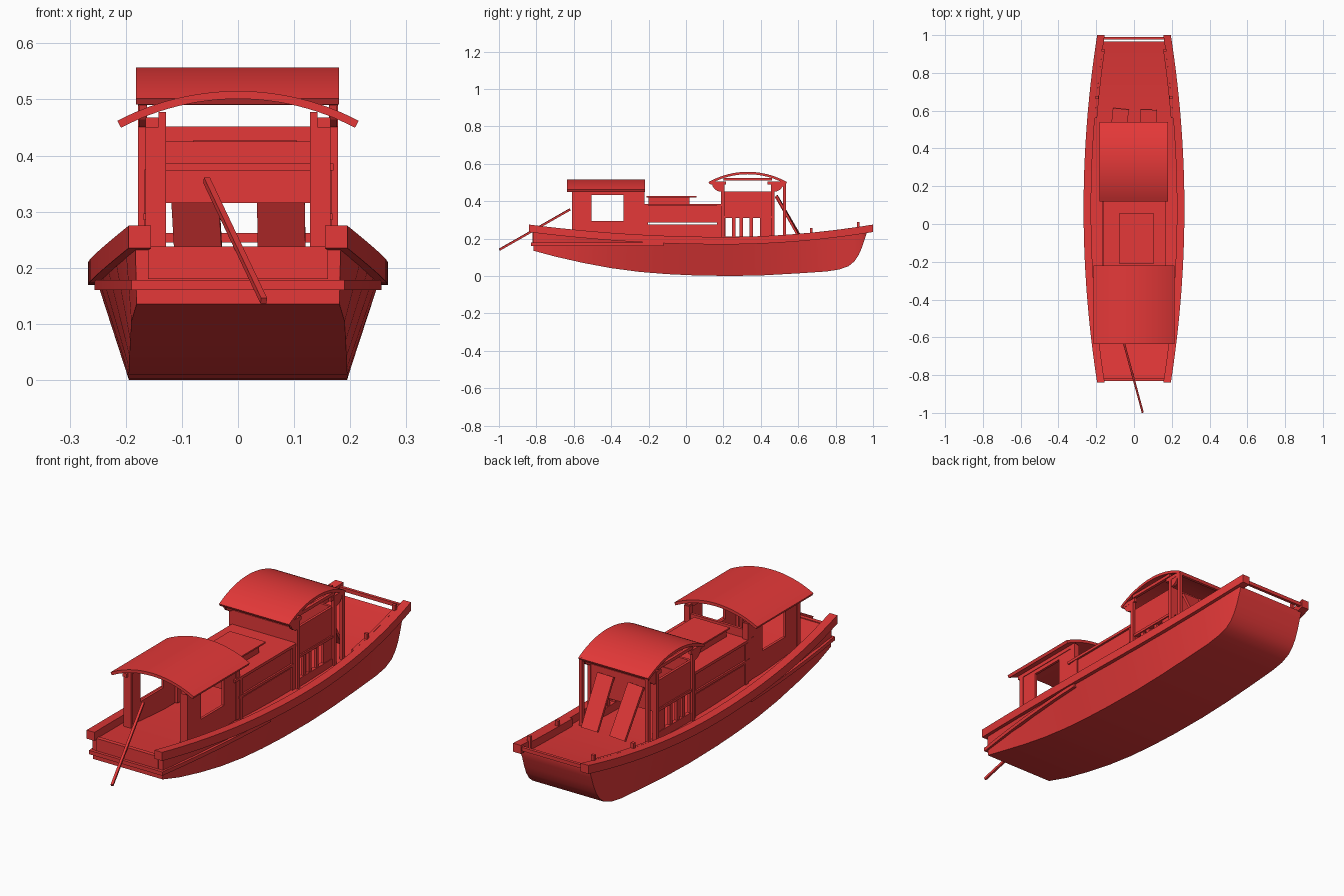
import bpy, bmesh, math
from mathutils import Vector

if "Cube" in bpy.data.objects:
    bpy.data.objects.remove(bpy.data.objects["Cube"])

red = bpy.data.materials.new("red_paint")
red.diffuse_color = (0.78, 0.04, 0.04, 1)
red.use_nodes = True
red.node_tree.nodes["Principled BSDF"].inputs["Base Color"].default_value = red.diffuse_color


def finish(bm, name, smooth=False):
    bmesh.ops.recalc_face_normals(bm, faces=bm.faces)
    me = bpy.data.meshes.new(name)
    bm.to_mesh(me)
    bm.free()
    ob = bpy.data.objects.new(name, me)
    bpy.context.collection.objects.link(ob)
    me.materials.append(red)
    if smooth:
        bpy.ops.object.select_all(action='DESELECT')
        ob.select_set(True)
        bpy.context.view_layer.objects.active = ob
        bpy.ops.object.shade_smooth_by_angle(angle=math.radians(30))
    return ob


def box(name, x0, x1, y0, y1, z0, z1):
    bm = bmesh.new()
    bmesh.ops.create_cube(bm, size=1)
    for v in bm.verts:
        v.co = ((x0 + x1) / 2 + v.co.x * (x1 - x0), (y0 + y1) / 2 + v.co.y * (y1 - y0),
                (z0 + z1) / 2 + v.co.z * (z1 - z0))
    return finish(bm, name)


def pair(name, x0, x1, *r):
    box(name + "_right", x0, x1, *r)
    box(name + "_left", -x1, -x0, *r)


def loft(name, rings, smooth=False):
    bm = bmesh.new()
    loops = [[bm.verts.new(p) for p in r] for r in rings]
    n = len(loops[0])
    for a, b in zip(loops, loops[1:]):
        for i in range(n):
            bm.faces.new((a[i], a[(i + 1) % n], b[(i + 1) % n], b[i]))
    bm.faces.new(loops[0])
    bm.faces.new(loops[-1])
    return finish(bm, name, smooth)


def bar(name, a, b, w, t):
    # rectangular bar from a to b: w is the horizontal width, t the thickness
    a, b = Vector(a), Vector(b)
    d = (b - a).normalized()
    s = d.cross(Vector((0, 0, 1))).normalized()
    u = s.cross(d)
    ring = lambda p: [p + s * w / 2 * i + u * t / 2 * j for i, j in ((-1, -1), (1, -1), (1, 1), (-1, 1))]
    return loft(name, [ring(a), ring(b)])


def half_beam(y):
    return 0.267 - 0.072 * ((y - 0.08) / 0.92) ** 2


def sheer(y):
    return 0.209 + 0.066 * ((y - 0.2) / (0.8 if y > 0.2 else 1.04)) ** 2


# Hull: flat-bottomed, flared sides, blunt rounded bow, deck follows the sheer
keel = [(-.815, .135), (-.7, .104), (-.55, .07), (-.4, .042), (-.25, .022), (-.1, .01), (.05, .003),
        (.25, 0), (.42, .004), (.6, .014), (.75, .024), (.82, .035), (.87, .053), (.9, .078),
        (.922, .11), (.94, .15), (.955, .195), (.965, .225)]
rings = []
for y, z in keel:
    top = half_beam(y) - 0.016
    deck = sheer(y) - 0.036
    bot = 0.185 + 0.01 * (1 - y * y)
    if y > 0.8:
        bot = 0.19 - 0.07 * (y - 0.8)
    bot = min(bot, top - 0.002)
    z = min(z, deck - 0.004)
    rings.append([(-bot, y, z), (bot, y, z), (top, y, deck), (-top, y, deck)])
loft("hull", rings, True)

# Gunwales, and lower rubbing rails around the stern
ys = [-.84 + 1.84 * i / 28 for i in range(29)]
for s, side in ((1, "right"), (-1, "left")):
    loft("gunwale_" + side, [[(s * (half_beam(y) - dx), y, sheer(y) - dz)
         for dx, dz in ((.04, .04), (0, .04), (0, 0), (.04, 0))] for y in ys])
    ry = [-.825 + .705 * i / 12 for i in range(13)]
    loft("rub_rail_" + side, [[(s * (half_beam(y) - dx), y, z)
         for dx, z in ((.05, .16), (.008, .16), (.008, .178), (.05, .178))] for y in ry])
    # Low inner rail and mooring posts on the bow deck
    by = [.56, .68, .8, .92]
    loft("bow_rail_" + side, [[(s * (half_beam(y) - dx), y, sheer(y) + dz)
         for dx, dz in ((.052, -.036), (.04, -.036), (.04, 0), (.052, 0))] for y in by])
    for y in (.67, .92):
        x = s * (half_beam(y) - .042)
        box("mooring_post_" + side, x - .008, x + .008, y - .007, y + .007, .2, sheer(y) + .025)
box("stern_rail", -.19, .19, -.83, -.812, .16, .178)
box("stern_beam", -.16, .16, -.82, -.8, .18, .238)
box("bow_beam", -.158, .158, .976, .99, .245, .262)


def arc_roof(name, half, z_edge, rise, thick, c, l0, l1, across_x):
    # curved sheet roof: arc spans c +/- half, extruded from l0 to l1
    R = (half * half + rise * rise) / (2 * rise)
    a = math.asin(half / R)
    zc = z_edge + rise - R
    rings = []
    for i in range(25):
        t = -a + 2 * a * i / 24
        ring = []
        for r, l in ((R, l0), (R, l1), (R - thick, l1), (R - thick, l0)):
            u, z = c + r * math.sin(t), zc + r * math.cos(t)
            ring.append((u, l, z) if across_x else (l, u, z))
        rings.append(ring)
    return loft(name, rings, True)


# Forward cabin
arc_roof("fore_roof", .21, .502, .055, .013, .33, -.182, .18, False)
pair("fore_side_panel", .155, .167, .19, .47, .315, .452)
pair("fore_lower_panel", .155, .167, .395, .47, .17, .32)
for i, (a, b) in enumerate(((.19, .21), (.245, .265), (.285, .305), (.34, .358))):
    pair("fore_baluster_%d" % i, .155, .167, a, b, .17, .32)
pair("fore_sill", .152, .17, .19, .47, .17, .212)
pair("fore_mid_rail", .152, .173, .19, .47, .31, .322)
pair("fore_tie_beam", .163, .177, .2, .46, .51, .525)
pair("fore_roof_plate_aft", .163, .177, .135, .215, .488, .506)
pair("fore_roof_plate_bow", .163, .177, .435, .53, .488, .506)
for y0, y1 in ((.187, .205), (.455, .473), (.518, .535)):
    pair("fore_post", .163, .178, y0, y1, .17, .505)
for s in (1, -1):
    for k, (y, d) in enumerate(((.19, -1), (.47, 1))):
        # rounded brackets carrying the roof ends
        prof = [(y, .45)] + [(y + d * .052 * math.sin(t * math.pi / 8),
                .5 - .05 * math.cos(t * math.pi / 8)) for t in range(5)] + [(y, .5)]
        loft("roof_bracket", [[(s * x, p, z) for p, z in prof[1:]] for x in (.162, .176)])
box("fore_aft_wall", -.16, .16, .19, .202, .315, .452)
box("fore_bow_wall", -.16, .16, .458, .47, .315, .452)
for y in (.13, .52):
    box("fore_cross_beam", -.176, .176, y, y + .013, .49, .503)

# Boards leaning on the forward cabin
bar("leaning_board_left", (-.07, .605, .215), (-.082, .484, .425), .085, .012)
bar("leaning_board_right", (.078, .6, .215), (.075, .484, .43), .085, .012)

# Low middle cabin with a roof hatch
box("mid_roof", -.165, .17, -.265, .205, .373, .386)
pair("mid_upper_panel", .147, .16, -.23, .19, .285, .375)
pair("mid_lower_panel", .147, .16, -.23, .19, .17, .276)
pair("mid_rail", .15, .168, -.23, .17, .285, .297)
for y in (-.225, .165):
    pair("mid_post", .146, .167, y, y + .022, .17, .375)
box("hatch", -.07, .095, -.2, .02, .385, .42)
box("hatch_lid", -.08, .105, -.21, .055, .42, .427)

# Stern cabin
arc_roof("stern_roof", .215, .462, .053, .014, 0, -.635, -.22, True)
pair("stern_wall_aft", .15, .162, -.6, -.505, .19, .462)
pair("stern_wall_fore", .15, .162, -.335, -.23, .19, .462)
pair("stern_window_sill", .15, .162, -.51, -.33, .19, .293)
pair("stern_window_head", .15, .162, -.51, -.33, .432, .462)
pair("stern_corner_post", .138, .165, -.61, -.585, .19, .462)
pair("stern_inner_post", .138, .165, -.25, -.222, .19, .462)
pair("stern_inner_jamb", .128, .142, -.61, -.595, .19, .478)
pair("stern_roof_beam", .142, .165, -.62, -.225, .45, .468)
box("stern_bulkhead", -.15, .15, -.245, -.232, .315, .425)

# Steering oar
bar("steering_oar", (-.056, -.62, .356), (.046, -.997, .141), .011, .011)
